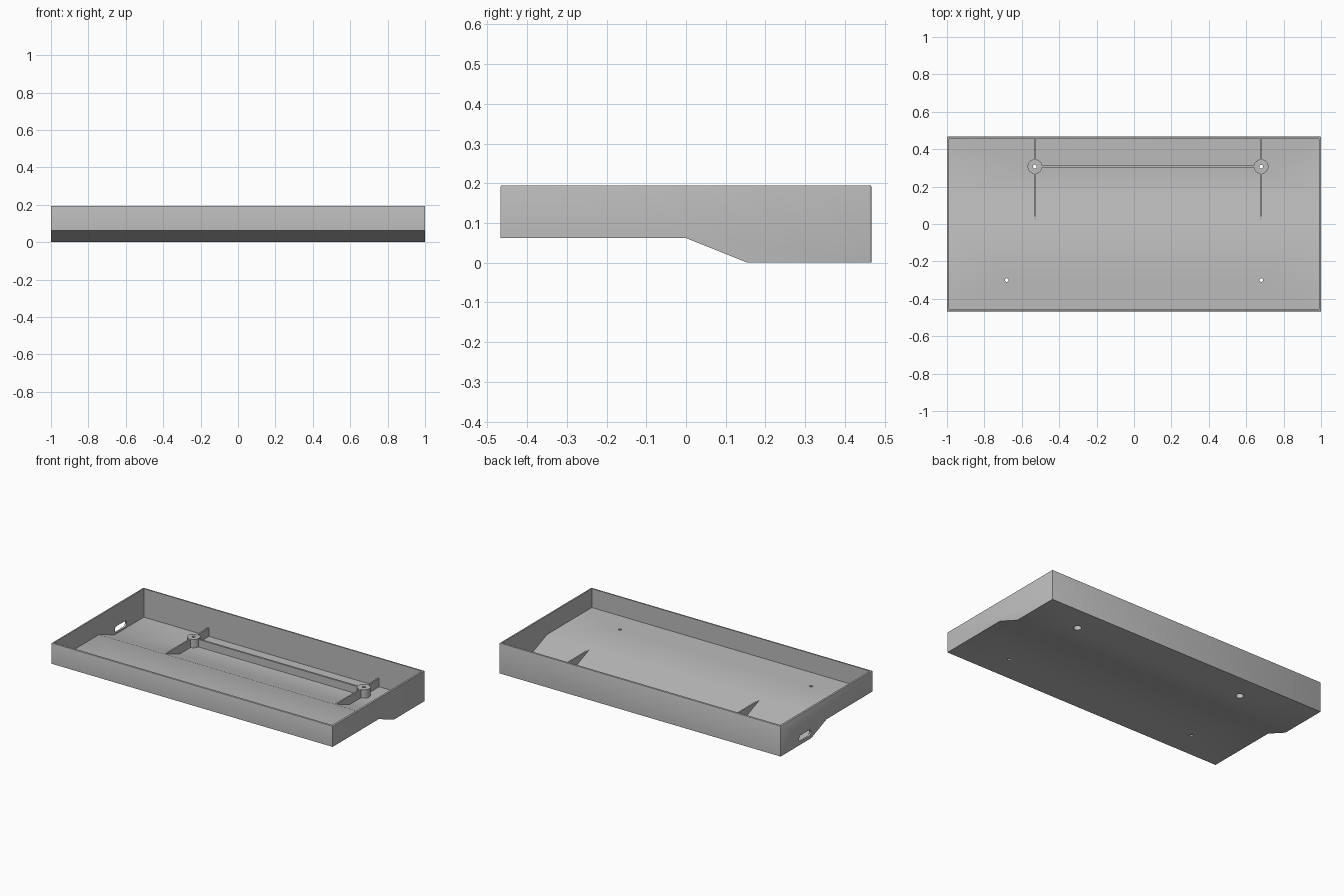
import bpy, bmesh
from mathutils import Matrix, Vector

old = bpy.data.objects.get("Cube")
if old:
    bpy.data.objects.remove(old, do_unlink=True)

WALL, HALF_D, TOP, STEP = 0.012, 0.467, 0.195, 0.062
RIB_TOP, BOSS_Y = 0.066, 0.307
BOSS_X = (-0.53, 0.68)

grey = bpy.data.materials.new("plain grey")
grey.use_nodes = True
colour = (0.5, 0.5, 0.5, 1)
grey.diffuse_color = colour
grey.node_tree.nodes["Principled BSDF"].inputs["Base Color"].default_value = colour


def make(name, bm):
    bmesh.ops.recalc_face_normals(bm, faces=bm.faces)
    mesh = bpy.data.meshes.new(name)
    bm.to_mesh(mesh)
    bm.free()
    mesh.materials.append(grey)
    ob = bpy.data.objects.new(name, mesh)
    bpy.context.collection.objects.link(ob)
    return ob


def prism(profile, x0, x1):
    """Extrude a (y, z) profile along x."""
    bm = bmesh.new()
    face = bm.faces.new([bm.verts.new((x0, y, z)) for y, z in profile])
    ext = bmesh.ops.extrude_face_region(bm, geom=[face])["geom"]
    verts = [v for v in ext if isinstance(v, bmesh.types.BMVert)]
    bmesh.ops.translate(bm, verts=verts, vec=Vector((x1 - x0, 0, 0)))
    return bm


def cylinder(name, x, y, z0, z1, r):
    bm = bmesh.new()
    bmesh.ops.create_cone(bm, cap_ends=True, segments=32, radius1=r, radius2=r,
                          depth=z1 - z0, matrix=Matrix.Translation((x, y, (z0 + z1) / 2)))
    return make(name, bm)


def cut(ob, cutters, operation="DIFFERENCE"):
    """Apply each boolean in turn and discard the helper solids."""
    bpy.context.view_layer.objects.active = ob
    for c in cutters:
        c.hide_render = True
        mod = ob.modifiers.new("cut", "BOOLEAN")
        mod.operation, mod.object, mod.solver = operation, c, "EXACT"
        bpy.ops.object.modifier_apply(modifier=mod.name)
        bpy.data.objects.remove(c, do_unlink=True)


def smooth(ob):
    bpy.ops.object.select_all(action="DESELECT")
    ob.select_set(True)
    bpy.context.view_layer.objects.active = ob
    bpy.ops.object.shade_smooth_by_angle(angle=0.5)


# Outer shell with a small bevel on the rim and the rear corners
bm = prism([(-HALF_D, STEP), (0, STEP), (0.155, 0), (HALF_D, 0),
            (HALF_D, TOP), (-HALF_D, TOP)], -1, 1)
rim = [e for e in bm.edges if all(v.co.z > TOP - 0.001 for v in e.verts)
       or (all(v.co.y > HALF_D - 0.001 for v in e.verts)
           and abs(e.verts[0].co.x - e.verts[1].co.x) < 0.001)]
bmesh.ops.bevel(bm, geom=rim, offset=0.004, segments=2, profile=0.5, affect="EDGES")
tray = make("tray", bm)

# Hollow interior follows the stepped underside
inner = HALF_D - WALL
cavity = make("cavity", prism([(-inner, STEP + WALL), (0, STEP + WALL), (0.157, WALL),
                               (inner, WALL), (inner, 0.3), (-inner, 0.3)],
                              WALL - 1, 1 - WALL))

# Rounded cable slot through the side wall
bm = bmesh.new()
bmesh.ops.create_cone(bm, cap_ends=True, segments=24, radius1=0.02, radius2=0.02, depth=0.1,
                      matrix=Matrix.Translation((-1, 0.22, 0.04)) @ Matrix.Rotation(1.570796, 4, "Y"))
for v in bm.verts:
    v.co.y += 0.04 if v.co.y > 0.22 else -0.04
slot = make("slot", bm)

# Screw holes in the floor and counterbores under the bosses
holes = [cylinder("hole", x, -0.3, 0, 0.1, 0.01) for x in (-0.68, 0.68)]
bores = [cylinder("bore", x, BOSS_Y, -0.05, 0.045, 0.023) for x in BOSS_X]
cut(tray, [cavity, slot] + holes + bores)
smooth(tray)

# Bosses with their supporting ribs
for side, x in zip(("right", "left"), BOSS_X):
    boss = cylinder(side + "_boss", x, BOSS_Y, WALL / 2, RIB_TOP, 0.039)
    rib = make("rib", prism([(0.02, RIB_TOP), (0.157, WALL / 2), (HALF_D - WALL / 2, WALL / 2),
                             (HALF_D - WALL / 2, RIB_TOP)], x - 0.005, x + 0.005))
    cut(boss, [rib], "UNION")
    cut(boss, [cylinder("bore", x, BOSS_Y, -0.05, 0.045, 0.023),
               cylinder("hole", x, BOSS_Y, 0, 0.1, 0.01)])
    smooth(boss)

# Long rib joining the bosses
y0, y1 = BOSS_Y - 0.006, BOSS_Y + 0.006
make("cross_rib", prism([(y0, WALL / 2), (y1, WALL / 2), (y1, 0.06), (y0, 0.06)],
                        BOSS_X[0] + 0.035, BOSS_X[1] - 0.035))
